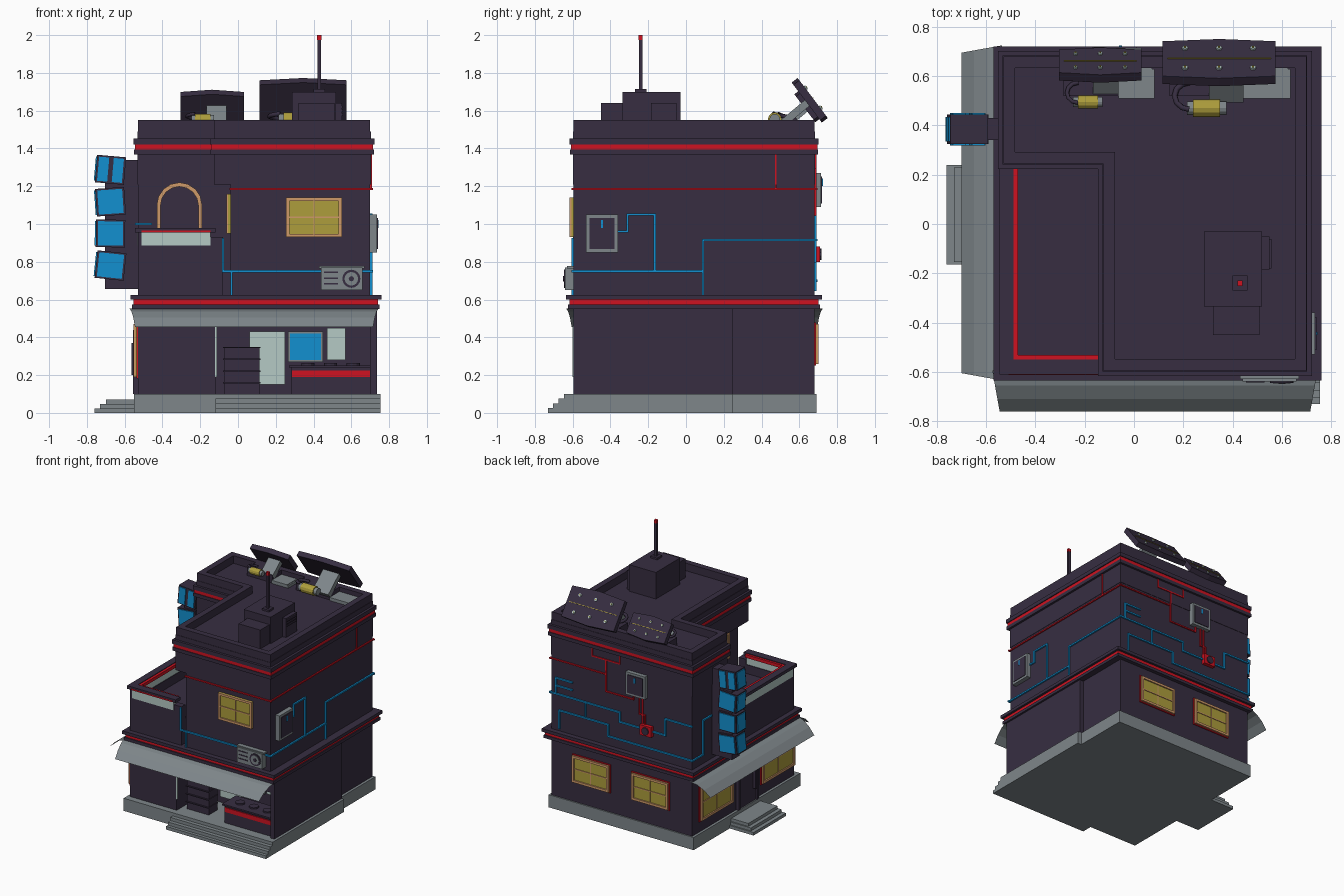
import bpy, bmesh, math
from mathutils import Matrix, Vector

if "Cube" in bpy.data.objects:
    bpy.data.objects.remove(bpy.data.objects["Cube"])

def material(name, rgb):
    m = bpy.data.materials.new(name)
    m.diffuse_color = (*rgb, 1)
    m.use_nodes = True
    m.node_tree.nodes["Principled BSDF"].inputs["Base Color"].default_value = m.diffuse_color
    return m

DARK = material("dark purple", (0.038, 0.027, 0.053))
RED = material("red", (0.62, 0.006, 0.015))
BLUE = material("blue", (0.006, 0.28, 0.63))
GREY = material("grey", (0.21, 0.24, 0.255))
PALE = material("pale glass", (0.46, 0.59, 0.56))
YELLOW = material("window yellow", (0.42, 0.34, 0.045))
PEACH = material("peach frame", (0.62, 0.32, 0.14))

def make(name, bm, mat, M=None):
    bmesh.ops.recalc_face_normals(bm, faces=bm.faces)
    me = bpy.data.meshes.new(name)
    bm.to_mesh(me)
    bm.free()
    me.materials.append(mat)
    ob = bpy.data.objects.new(name, me)
    bpy.context.collection.objects.link(ob)
    if M is not None:
        ob.matrix_world = M
    return ob

def box(name, x0, x1, y0, y1, z0, z1, mat, M=None):
    bm = bmesh.new()
    bmesh.ops.create_cube(bm, size=1)
    bmesh.ops.scale(bm, vec=(x1 - x0, y1 - y0, z1 - z0), verts=bm.verts)
    T = Matrix.Translation(((x0 + x1) / 2, (y0 + y1) / 2, (z0 + z1) / 2))
    return make(name, bm, mat, M @ T if M is not None else T)

def prism(name, pts, z0, z1, mat, M=None):
    bm = bmesh.new()
    f = bm.faces.new([bm.verts.new((x, y, z0)) for x, y in pts])
    r = bmesh.ops.extrude_face_region(bm, geom=[f])
    vs = [v for v in r["geom"] if isinstance(v, bmesh.types.BMVert)]
    bmesh.ops.translate(bm, vec=(0, 0, z1 - z0), verts=vs)
    return make(name, bm, mat, M)

def ring(name, outer, inner, z0, z1, mat):
    bm = bmesh.new()
    loops = [[bm.verts.new((x, y, z)) for x, y in p]
             for p, z in ((outer, z0), (outer, z1), (inner, z1), (inner, z0))]
    n = len(outer)
    for k in range(4):
        a, b = loops[k], loops[(k + 1) % 4]
        for i in range(n):
            bm.faces.new((a[i], a[(i + 1) % n], b[(i + 1) % n], b[i]))
    return make(name, bm, mat)

def cyl(name, c, r, length, axis, mat, sides=16, M=None):
    bm = bmesh.new()
    bmesh.ops.create_cone(bm, cap_ends=True, segments=sides, radius1=r, radius2=r, depth=length)
    R = {"x": Matrix.Rotation(math.pi / 2, 4, "Y"), "y": Matrix.Rotation(math.pi / 2, 4, "X"),
         "z": Matrix()}[axis]
    T = Matrix.Translation(c) @ R
    return make(name, bm, mat, M @ T if M is not None else T)

def plate(name, side, at, u0, u1, z0, z1, d0, d1, mat):
    """Box on a wall: u runs along the wall, d is the distance out of it."""
    s = 1 if side in ("back", "right") else -1
    a, b = sorted((at + s * d0, at + s * d1))
    if side in ("front", "back"):
        return box(name, u0, u1, a, b, z0, z1, mat)
    return box(name, a, b, u0, u1, z0, z1, mat)

def window(side, at, u0, u1, z0, z1, trim=False):
    f = 0.018
    if trim:
        plate("window_red_trim", side, at, u0 - .008, u1 + .008, z0 - .008, z1 + .008, 0, .008, RED)
    plate("window_pane", side, at, u0, u1, z0, z1, 0, .012, YELLOW)
    for a, b, c, d in ((u0, u1, z0, z0 + f), (u0, u1, z1 - f, z1), (u0, u0 + f, z0, z1), (u1 - f, u1, z0, z1)):
        plate("window_frame", side, at, a, b, c, d, 0, .022, PEACH)
    m, h = (u0 + u1) / 2, (z0 + z1) / 2
    plate("window_bar", side, at, u0 + f, u1 - f, h - .004, h + .004, 0, .017, PEACH)
    plate("window_bar", side, at, m - .003, m + .003, z0 + f, z1 - f, 0, .015, PEACH)

def pipe(name, side, at, pts, mat, r=.006):
    for (u, z), (v, w) in zip(pts, pts[1:]):
        plate(name, side, at, min(u, v) - r, max(u, v) + r, min(z, w) - r, max(z, w) + r, 0, 2 * r, mat)

X0, X1, Y0, Y1, YI = -.53, .70, -.595, .68, .245
def ell(o, xi=-.125):
    return [(X0 - o, YI - o), (xi - o, YI - o), (xi - o, Y0 - o), (X1 + o, Y0 - o), (X1 + o, Y1 + o), (X0 - o, Y1 + o)]
def rect(o):
    return [(X0 - o, Y0 - o), (X1 + .02 + o, Y0 - o), (X1 + .02 + o, Y1 + o), (X0 - o, Y1 + o)]

# plinth and steps
prism("plinth", [(-.55, -.645), (.755, -.645), (.755, .25), (.72, .25), (.72, .69), (-.55, .69)], 0, .1, GREY)
for i, y in enumerate((-.73, -.705, -.675)):
    box("front_step", -.12, .755, y, -.64, 0, .025 * (i + 1), GREY)
for i, x in enumerate((-.76, -.73, -.70)):
    box("side_step", x, -.54, -.165 + .01 * i, .24 - .01 * i, 0, .024 * (i + 1), GREY)

# ground floor with open shop corner
box("ground_wall_left", X0, -.12, Y0, -.29, .1, .57, DARK)
box("ground_wall_back", X0, X1, -.3, Y1, .1, .57, DARK)
box("ground_wall_right", .70, .735, Y0, .25, .1, .57, DARK)
box("shop_ceiling", -.13, .72, Y0, -.29, .46, .57, DARK)
box("shop_edge_strip", -.122, -.112, -.6, -.59, .19, .46, PALE)
plate("shop_door", "front", -.3, .06, .25, .15, .43, 0, .012, PALE)
plate("shop_screen_frame", "front", -.3, .265, .45, .27, .43, 0, .01, GREY)
plate("shop_screen", "front", -.3, .275, .44, .28, .42, 0, .016, BLUE)
plate("shop_side_window", "front", -.3, .47, .57, .28, .45, 0, .012, PALE)
box("counter", .28, .70, -.57, -.42, .1, .24, DARK)
box("counter_stripe", .285, .70, -.577, -.5, .19, .225, RED)
box("counter_top", .27, .70, -.585, -.41, .24, .252, DARK)
for x in (.37, .49, .61):
    cyl("counter_plate", (x, -.5, .257), .035, .012, "z", DARK, 12)
for i in range(4):
    z = .1 + i * .0625
    box("drawer", -.075, .115, -.53, -.42, z, z + .055, DARK)
    box("drawer_top", -.08, .12, -.54, -.42, z + .055, z + .0625, DARK)

# ground floor windows and side door
window("left", X0, .19, .59, .19, .47, True)
window("left", X0, -.58, -.18, .19, .47, True)
window("back", Y1, .19, .51, .26, .47, True)
window("back", Y1, -.33, -.01, .26, .47, True)
plate("side_door", "left", X0, -.1, .11, .1, .42, 0, .012, DARK)
for a, b, c, d in ((-.12, -.1, .1, .44), (.11, .13, .1, .44), (-.12, .13, .42, .44)):
    plate("door_frame", "left", X0, a, b, c, d, 0, .025, DARK)
plate("door_handle", "left", X0, -.08, -.065, .2, .37, .012, .035, DARK)

# bands between the floors
prism("mid_band_low", rect(.03), .55, .573, DARK)
prism("mid_band_red", rect(.022), .573, .6, RED)
prism("mid_band_top", rect(.04), .6, .625, DARK)

# curved awnings: strips swept along front and left walls
def awning(name, rows):
    bm = bmesh.new()
    vs = [[bm.verts.new(p) for p in r] for r in rows]
    for a, b in zip(vs, vs[1:]):
        bm.faces.new((a[0], a[1], b[1], b[0]))
    bmesh.ops.solidify(bm, geom=bm.faces[:], thickness=.008)
    make(name, bm, GREY)
prof = ((0, .553), (.06, .538), (.115, .505), (.165, .455))
awning("front_awning", [((-.575 + d * .18, -.595 - d, z), (.745 - d * .18, -.595 - d, z)) for d, z in prof])
awning("left_awning", [((-.535 - d, -.635 + d * .18, z), (-.535 - d, .725 - d * .18, z)) for d, z in prof])

# upper floor walls
prism("upper_wall", ell(0, -.04), .62, 1.22, DARK)
prism("upper_overhang", ell(.003), 1.21, 1.49, DARK)
prism("roof_band_low", ell(.02), 1.367, 1.394, DARK)
prism("roof_band_red", ell(.015), 1.394, 1.422, RED)
prism("roof_band_top", ell(.022), 1.422, 1.453, DARK)
ring("roof_parapet", ell(0), ell(-.047), 1.45, 1.55, DARK)
window("front", Y0, .255, .55, .93, 1.14)
window("left", -.04, -.46, -.14, .95, 1.16)

# balcony with glazed railing
box("balcony_base", X0, -.08, Y0, YI, .62, .82, DARK)
box("balcony_front_wall", X0, -.08, Y0, Y0 + .05, .82, .89, DARK)
box("balcony_side_wall", X0, X0 + .05, Y0, YI, .82, .89, DARK)
box("balcony_front_glass", -.51, -.145, Y0 - .003, Y0 + .045, .885, .955, PALE)
box("balcony_side_glass", X0 - .003, X0 + .045, -.575, .2, .885, .955, PALE)
box("balcony_corner_post", X0, X0 + .05, Y0, Y0 + .05, .88, .96, DARK)
box("balcony_end_post", -.145, -.08, Y0, Y0 + .05, .88, .93, DARK)
box("balcony_wall_post", X0, X0 + .05, .2, YI, .88, .96, DARK)
box("balcony_front_cap", -.545, -.12, -.61, -.55, .955, .98, DARK)
box("balcony_side_cap", -.545, -.49, -.61, YI, .955, .98, DARK)
box("balcony_front_red", -.49, -.145, -.55, -.532, .95, .975, RED)
box("balcony_side_red", -.49, -.47, -.55, YI, .95, .975, RED)
box("balcony_red_line", -.51, -.145, -.612, -.6, .955, .966, RED)

# arched balcony door frame
def arch(rx, top):
    a = [(-.31 + rx * math.cos(t), top - rx + rx * math.sin(t)) for t in [math.pi * i / 8 for i in range(9)]]
    return [(-.31 + rx, .82)] + a + [(-.31 - rx, .82)]
bm = bmesh.new()
o, n = ([bm.verts.new((x, YI - .02, z)) for x, z in arch(*p)] for p in ((.12, 1.22), (.1, 1.198)))
for i in range(len(o) - 1):
    bm.faces.new((o[i], o[i + 1], n[i + 1], n[i]))
r = bmesh.ops.extrude_face_region(bm, geom=bm.faces[:])
bmesh.ops.translate(bm, vec=(0, .03, 0), verts=[v for v in r["geom"] if isinstance(v, bmesh.types.BMVert)])
make("arched_door_frame", bm, PEACH)

# stacked screens on the left wall
box("screen_support", -.705, X0, .34, .43, .655, 1.34, DARK)
for i, (z, a) in enumerate(((1.287, 5), (1.118, -4), (.95, 1), (.78, 6))):
    M = Matrix.Translation((-.675, .385, z)) @ Matrix.Rotation(math.radians(a), 4, "Y")
    box("screen_case", -.077, .077, -.06, .06, -.073, .073, DARK, M)
    for x0, x1 in (((-.066, -.012), (.012, .066)) if i == 0 else ((-.066, .066),)):
        box("screen_faces", x0, x1, -.066, .066, -.064, .064, BLUE, M)
    box("screen_side", -.083, -.07, -.05, .05, -.064, .064, BLUE, M)

# cooling unit on the front
box("cooler", .44, .66, -.64, Y0, .65, .77, GREY)
box("cooler_lid", .43, .67, -.63, Y0, .765, .778, GREY)
cyl("cooler_fan_rim", (.6, -.641, .71), .048, .008, "y", DARK)
cyl("cooler_fan_disc", (.6, -.643, .71), .036, .008, "y", GREY)
cyl("cooler_fan_hub", (.6, -.646, .71), .014, .008, "y", DARK, 8)
for z in (.68, .71, .74):
    box("cooler_slat", .455, .53, -.643, -.63, z, z + .008, DARK)

# wall cabinets and valve
for side, at, u0, u1, z0, z1 in (("right", X1, -.53, -.36, .85, 1.05), ("back", Y1, -.14, .03, 1.09, 1.27)):
    plate("cabinet", side, at, u0, u1, z0, z1, 0, .035, GREY)
    plate("cabinet_face", side, at, u0 + .018, u1 - .018, z0 + .018, z1 - .018, .03, .04, DARK)
    m = (u0 + u1) / 2
    plate("cabinet_light", side, at, m - .006, m + .006, z1 - .07, z1 - .03, .035, .044, BLUE)
plate("valve", "back", Y1, -.19, -.09, .8, .88, 0, .03, RED)
cyl("valve_wheel", (-.14, Y1 + .033, .84), .03, .01, "y", DARK, 10)

# wall pipes
for side, at, pts in (
        ("front", Y0, [(-.08, .92), (-.08, .75), (.44, .75)]), ("front", Y0, [(-.035, .62), (-.035, .75)]),
        ("front", Y0, [(.66, .75), (.71, .75)]), ("front", YI, [(-.54, 1.0), (-.46, 1.0)]),
        ("right", X1, [(-.6, .75), (.09, .75)]), ("right", X1, [(.09, .62), (.09, .915), (.69, .915)]),
        ("right", X1, [(-.165, .75), (-.165, 1.05), (-.31, 1.05), (-.31, .96), (-.36, .96)]),
        ("back", Y1, [(.71, .915), (.1, .915), (.1, .84), (-.3, .84), (-.3, .97), (-.53, .97)]),
        ("back", Y1, [(.63, .65), (.63, .79), (.2, .79), (.2, .7), (-.3, .7), (-.53, .7)]),
        ("back", Y1, [(.4, .79), (.4, .915)]), ("back", Y1, [(.66, .915), (.66, 1.04), (.52, 1.04)]),
        ("back", Y1, [(.66, .98), (.52, .98)]),
        ("left", X0, [(.69, .7), (.55, .7), (.55, .97), (.45, .97)])):
    pipe("blue_pipe", side, at, pts, BLUE)
for side, at, pts in (
        ("front", Y0, [(-.04, 1.185), (.71, 1.185)]), ("right", X1, [(-.6, 1.185), (.69, 1.185)]),
        ("right", X1, [(.475, 1.185), (.475, 1.37)]), ("back", Y1, [(.71, 1.185), (.22, 1.185), (.22, 1.3)]),
        ("back", Y1, [(.34, 1.37), (.34, 1.3), (.1, 1.3), (.1, 1.37)]),
        ("back", Y1, [(.22, 1.185), (.22, 1.05), (-.02, 1.05), (-.02, 1.09)]),
        ("back", Y1, [(-.07, 1.09), (-.07, .95), (-.12, .95), (-.12, .88)]),
        ("back", Y1, [(-.1, 1.09), (-.1, .88)])):
    pipe("red_pipe", side, at, pts, RED, .005)

# roof hut with aerial
box("roof_hut", .285, .52, -.335, -.03, 1.48, 1.70, DARK)
box("roof_hut_front", .32, .51, -.45, -.33, 1.48, 1.64, DARK)
box("roof_hut_vent", .51, .55, -.185, -.05, 1.48, 1.64, DARK)
for z in (1.575, 1.595, 1.615):
    box("vent_slat", .54, .557, -.18, -.06, z, z + .01, DARK)
box("aerial_base", .40, .46, -.27, -.21, 1.69, 1.715, DARK)
box("aerial", .42, .44, -.25, -.23, 1.70, 1.98, DARK)
box("aerial_tip", .419, .441, -.251, -.229, 1.975, 2.0, RED)

# tilted roof panels with motors
for x, w, h, y, z, k in ((-.137, .335, .185, .645, 1.625, .75), (.345, .46, .265, .655, 1.655, 1)):
    M = Matrix.Translation((x, y, z)) @ Matrix.Rotation(math.radians(-53), 4, "X")
    a, b, p = w / 2, h / 2, .015
    prism("roof_panel", [(-a, -b + p), (0, -b), (a, -b + p), (a, b - p), (0, b), (-a, b - p)], -.02, .02, DARK, M)
    box("panel_line", -a + .02, a - .02, -.002, .002, .018, .024, YELLOW, M)
    for i in (-1, 0, 1):
        for j in (-.5, .5):
            c = (i * w * .3, j * h * .5, .023)
            cyl("panel_stud", c, .012 * k, .01, "z", PALE, 8, M)
            cyl("panel_stud_core", c, .005 * k, .018, "z", YELLOW, 6, M)
    box("panel_foot", x + .22 * k, x + .28 * k + .01, .51, .63, 1.48, 1.51, GREY)
    box("panel_foot_plate", x + .1 * k, x + .28 * k, .51, .64, 1.48, 1.515, GREY)
    box("panel_base", x - .2 * k, x + .1 * k, .52, .64, 1.48, 1.55, DARK)
    S = Matrix.Translation((x, y - .08 * k, z - .07 * k)) @ Matrix.Rotation(math.radians(40), 4, "X")
    box("panel_arm", -.04 * k, .1 * k, -.09 * k, .1 * k, -.02, .02, GREY, S)
    yc, zc = (.47 if k == 1 else .495), 1.555
    cyl("motor", (x - .05, yc, zc), .036 * k, .11 * k, "x", YELLOW, 12)
    for d in (-.065, .065):
        cyl("motor_cap", (x - .05 + d * k, yc, zc), .028 * k, .03 * k, "x", GREY, 12)
    cu = bpy.data.curves.new("motor_hose", "CURVE")
    cu.dimensions, cu.bevel_depth, cu.bevel_resolution = "3D", .012 * k, 1
    sp = cu.splines.new("POLY")
    sp.points.add(6)
    for i, pt in enumerate(sp.points):
        t = math.pi * (.5 + i / 6)
        pt.co = (x - .12 * k + .06 * k * math.cos(t), yc + .05 * k + .055 * k * math.sin(t), zc + .03 * i / 6, 1)
    cu.materials.append(DARK)
    bpy.context.collection.objects.link(bpy.data.objects.new("motor_hose", cu))
